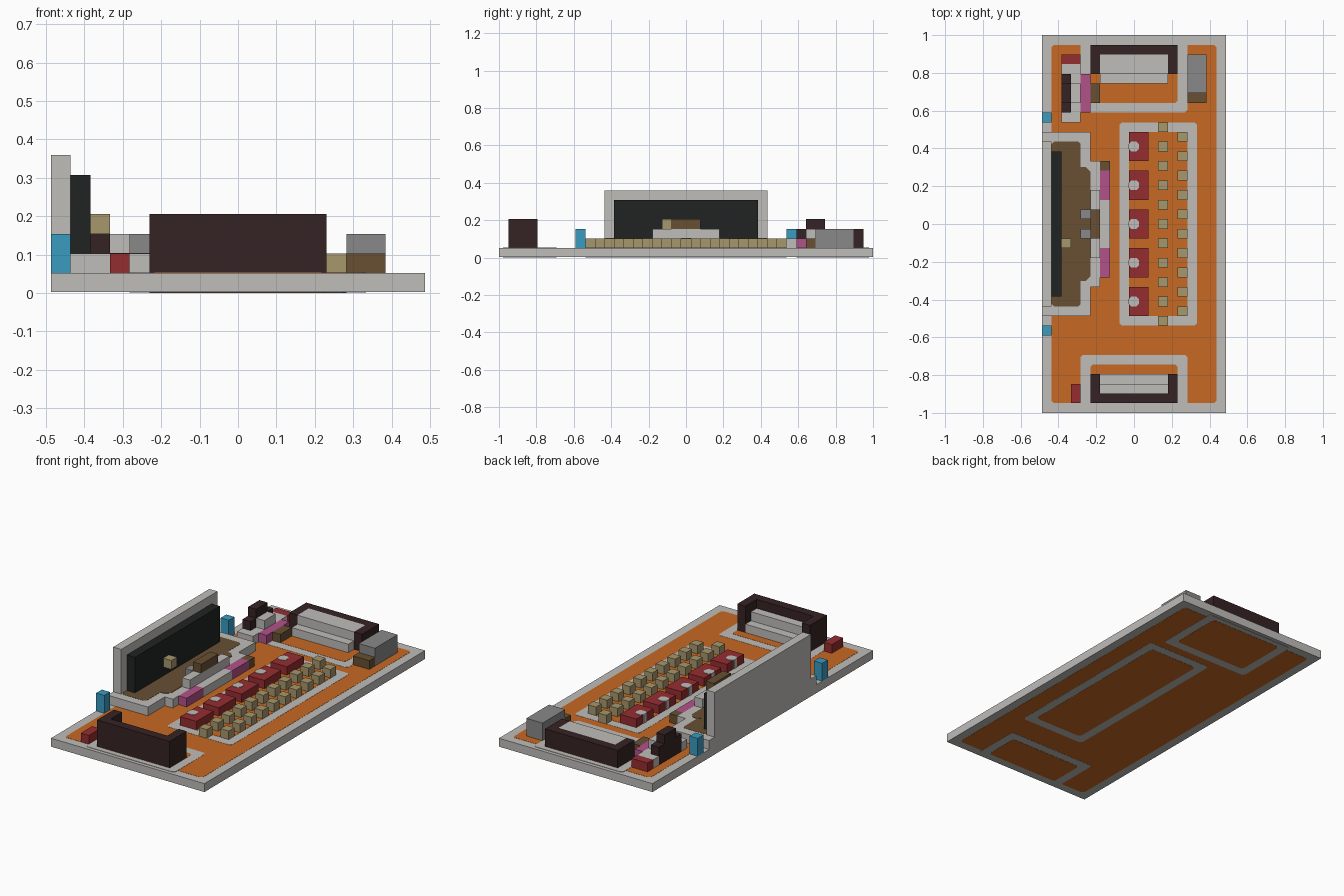
import bpy
import bmesh

cube = bpy.data.objects.get("Cube")
if cube:
    bpy.data.objects.remove(cube, do_unlink=True)

U = 2 / 39            # one block
LAYER = 0.001         # step between painted floor layers


def material(name, r, g, b):
    m = bpy.data.materials.new(name)
    m.use_nodes = True
    m.diffuse_color = (r, g, b, 1)
    m.node_tree.nodes["Principled BSDF"].inputs["Base Color"].default_value = (r, g, b, 1)
    return m


orange = material("orange carpet", .57, .14, .016)
light = material("light grey", .52, .51, .49)
grey = material("mid grey", .25, .25, .25)
dark = material("dark brown", .036, .016, .017)
black = material("screen black", .015, .017, .017)
red = material("red", .30, .026, .03)
blue = material("blue", .042, .33, .53)
beige = material("beige", .39, .31, .15)
brown = material("wood brown", .138, .08, .034)
pink = material("pink", .45, .084, .255)


def prism(name, outline, z0, z1, mat):
    """Extrude a flat outline (in blocks) between two heights."""
    bm = bmesh.new()
    verts = [bm.verts.new(((x - 9.5) * U, (y - 19.5) * U, z0)) for x, y in outline]
    face = bm.faces.new(verts)
    top = bmesh.ops.extrude_face_region(bm, geom=[face])["geom"]
    for v in top:
        if isinstance(v, bmesh.types.BMVert):
            v.co.z = z1
    bmesh.ops.recalc_face_normals(bm, faces=bm.faces)
    mesh = bpy.data.meshes.new(name)
    bm.to_mesh(mesh)
    bm.free()
    mesh.materials.append(mat)
    obj = bpy.data.objects.new(name, mesh)
    bpy.context.collection.objects.link(obj)
    return obj


def box(name, mat, x, y, z):
    """Box given by its block ranges on each axis."""
    outline = [(x[0], y[0]), (x[1], y[0]), (x[1], y[1]), (x[0], y[1])]
    return prism(name, outline, z[0] * U, z[1] * U, mat)


def patch(name, mat, x, y, z0, z1, c=.25):
    """Thin plate with clipped corners."""
    (a, b), (s, t) = x, y
    outline = [(a + c, s), (b - c, s), (b, s + c), (b, t - c),
               (b - c, t), (a + c, t), (a, t - c), (a, s + c)]
    return prism(name, outline, z0, z1, mat)


def floor_patch(name, mat, x, y, layer):
    """Painted on the floor and on the underside."""
    h = layer * LAYER
    patch(name + "_top", mat, x, y, U - .002, U + h)
    patch(name + "_underside", mat, x, y, 3 * LAYER - h, .006)


LOW, TALL = (1, 2), (1, 3)

# Floor slab with carpet and walkways
prism("floor_slab", [(0, 0), (19, 0), (19, 39), (0, 39)], 3 * LAYER, U, light)
floor_patch("carpet", orange, (1, 18), (1, 38), 1)
floor_patch("seating_border", light, (8, 16), (9, 30), 2)
floor_patch("seating_carpet", orange, (9, 15), (10, 29), 3)
floor_patch("front_border", light, (4, 15), (.4, 6), 2)
floor_patch("front_carpet", orange, (5, 14), (1, 5), 3)
floor_patch("back_border", light, (4, 15), (31, 38.6), 2)
floor_patch("back_carpet", orange, (5, 14), (32, 38), 3)

# Front sofa
box("front_sofa_back", dark, (5, 14), (1, 2), (1, 4))
for side, x in (("right", 5), ("left", 13)):
    box("front_sofa_arm_" + side, dark, (x, x + 1), (2, 4), (1, 4))
box("front_sofa_cushion", light, (6, 13), (2, 3), TALL)
box("front_sofa_seat", light, (6, 13), (3, 4), LOW)
box("front_red_stool", red, (3, 4), (1, 3), LOW)

# Back sofa
box("back_sofa_back", dark, (5, 14), (37, 38), TALL)
for side, x in (("right", 5), ("left", 13)):
    box("back_sofa_arm_" + side, dark, (x, x + 1), (35, 37), TALL)
box("back_sofa_cushion", light, (6, 13), (35, 37), TALL)
box("back_sofa_seat", light, (6, 13), (34, 35), LOW)

# Cabinet with a wooden step
box("cabinet", grey, (15, 17), (33, 37), TALL)
box("cabinet_step", brown, (15, 17), (32, 33), LOW)

# Stage platform with steps
box("stage_platform", light, (0, 5), (10, 29), LOW)
box("stage_middle_step", light, (5, 6), (13, 26), LOW)
box("stage_front_step", light, (6, 7), (17, 22), LOW)
box("stage_wood_block", brown, (6, 7), (25, 26), LOW)
for side, y in (("right", 14), ("left", 22)):
    box("stage_bench_" + side, pink, (6, 7), (y, y + 3), LOW)
patch("stage_floor", brown, (1, 4), (11, 28), 2 * U - .002, 2 * U + .001)
patch("stage_floor_front", brown, (3.5, 5), (13.6, 25.4), 2 * U - .002, 2 * U + .002, .5)

# Wall, screen and stage furniture
box("stage_wall", light, (0, 1), (11, 28), (2, 7))
box("screen", black, (1, 2), (12, 27), (2, 6))
box("screen_knob", beige, (2, 3), (17, 18), (3, 4))
box("counter", light, (5, 6), (16, 23), (2, 3))
box("counter_desk", brown, (5, 6), (18, 21), (3, 4))
for y in (18, 20):
    box("counter_chair", grey, (4, 5), (y, y + 1), (2, 3))
for y in (8, 30):
    box("blue_bin", blue, (0, 1), (y, y + 1), TALL)

# Back corner lounge
box("lounge_red_block", red, (2, 4), (36, 37), LOW)
box("lounge_base", light, (3, 4), (30, 36), LOW)
for y in (30, 35):
    box("lounge_end", light, (2, 3), (y, y + 1), LOW)
box("lounge_back", dark, (2, 3), (31, 35), TALL)
box("lounge_headrest", dark, (2, 3), (32, 34), (3, 4))
box("lounge_table", light, (3, 4), (32, 34), (2, 3))
box("lounge_bench", pink, (4, 5), (31, 35), LOW)
box("lounge_stool", brown, (5, 6), (32, 34), LOW)

# Judging desks, each with a pale recess
for y in range(10, 27, 4):
    box("red_desk", red, (9, 11), (y, y + 3), LOW)
    patch("desk_recess", light, (8.95, 10), (y + 1, y + 2), U, 2 * U + .002)

# Audience seats in two staggered columns
for x, first, last in ((12, 9, 30), (14, 10, 29)):
    for y in range(first, last, 2):
        box("audience_seat", beige, (x, x + 1), (y, y + 1), LOW)
